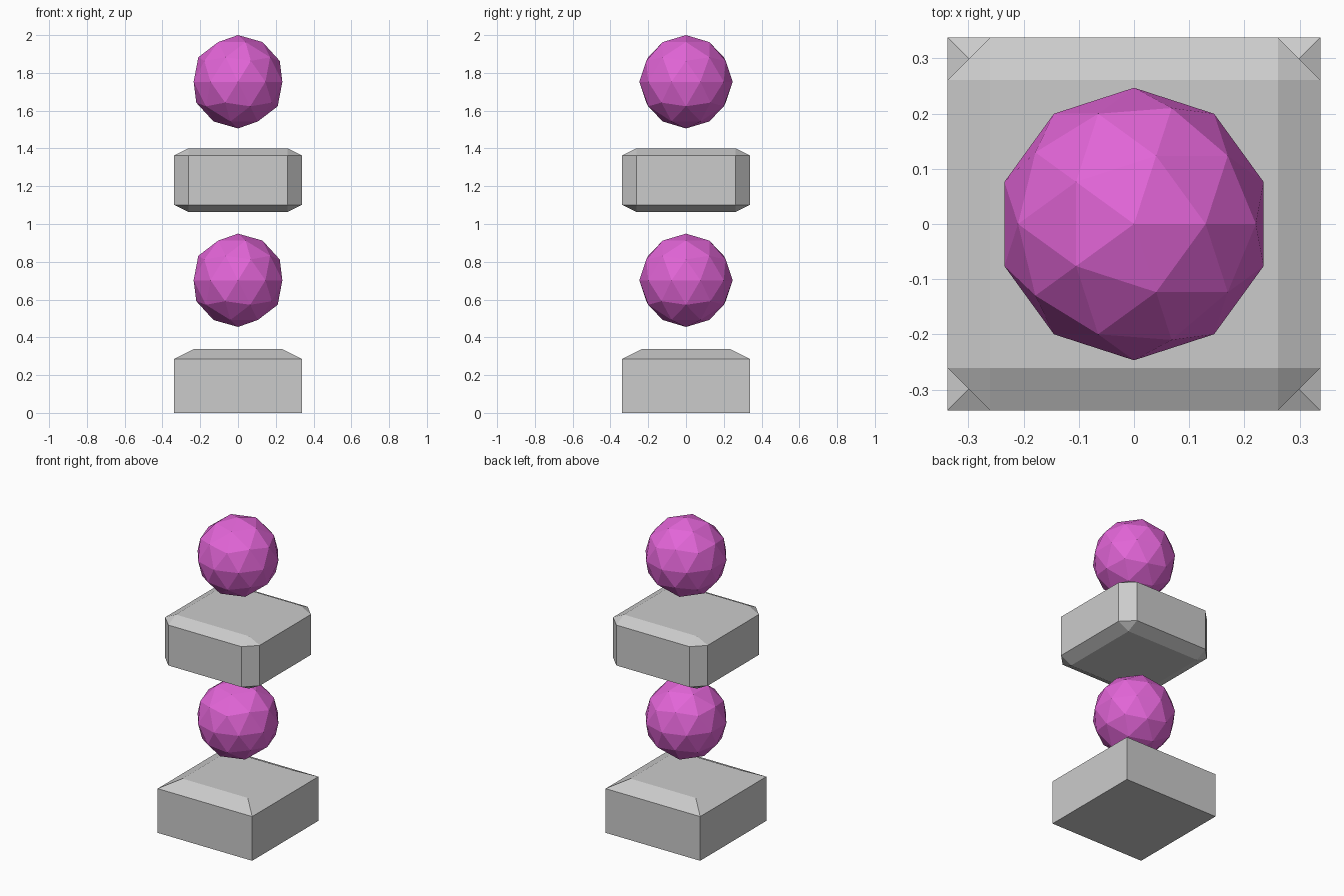
import bpy, bmesh

if "Cube" in bpy.data.objects:
    bpy.data.objects.remove(bpy.data.objects["Cube"])

SIDE = 0.676      # block width and depth
SQUASH = 0.5      # block height as a share of its width

magenta = bpy.data.materials.new("magenta")
magenta.diffuse_color = (0.76, 0.13, 0.68, 1)
magenta.use_nodes = True
magenta.node_tree.nodes["Principled BSDF"].inputs["Base Color"].default_value = magenta.diffuse_color


def chamfered_block(name, z, chamfer, top_only):
    """Cube with chamfered edges, squashed to half height."""
    bm = bmesh.new()
    bmesh.ops.create_cube(bm, size=SIDE)
    edges = [e for e in bm.edges
             if not top_only or all(v.co.z > 0 for v in e.verts)]
    bmesh.ops.bevel(bm, geom=edges, offset=chamfer, offset_type='OFFSET',
                    segments=1, profile=0.5, affect='EDGES')
    bmesh.ops.scale(bm, vec=(1, 1, SQUASH), verts=bm.verts)
    mesh = bpy.data.meshes.new(name)
    bm.to_mesh(mesh)
    bm.free()
    obj = bpy.data.objects.new(name, mesh)
    obj.location.z = z
    bpy.context.collection.objects.link(obj)


def ball(name, z):
    """Low-poly faceted ball."""
    bpy.ops.mesh.primitive_ico_sphere_add(subdivisions=2, radius=0.247,
                                          location=(0, 0, z))
    obj = bpy.context.object
    obj.name = name
    obj.data.materials.append(magenta)


# Base block: only the upper rim is chamfered
chamfered_block("base_block", SIDE * SQUASH / 2, 0.105, True)
# Floating block: every edge is chamfered
chamfered_block("upper_block", 1.232, 0.077, False)
# Balls hovering above each block
ball("lower_ball", 0.702)
ball("upper_ball", 1.753)
